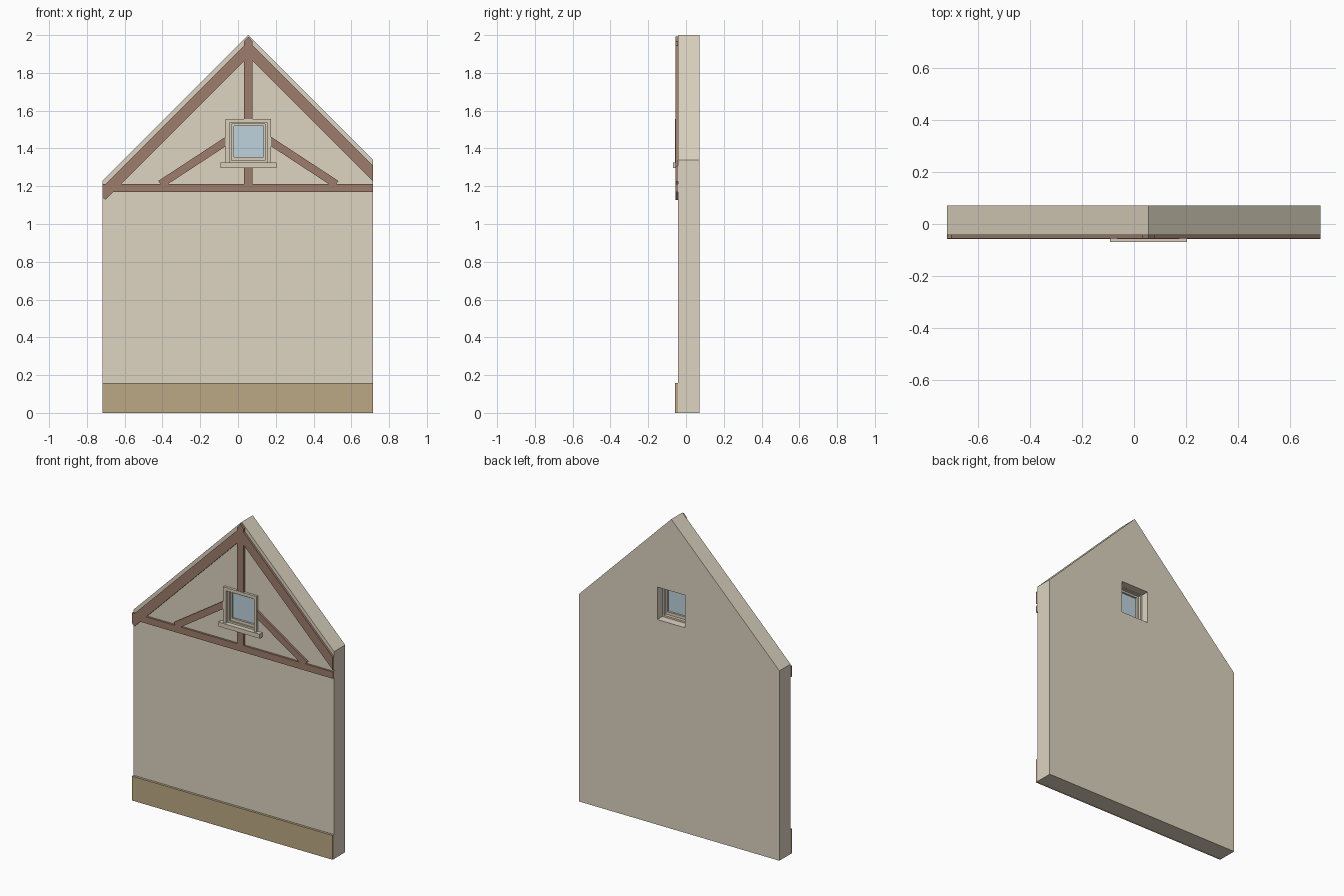
import bpy, bmesh

if "Cube" in bpy.data.objects:
    bpy.data.objects.remove(bpy.data.objects["Cube"])


def material(name, r, g, b):
    m = bpy.data.materials.new(name)
    lin = [((c / 255 + 0.055) / 1.055) ** 2.4 for c in (r, g, b)]
    m.diffuse_color = (*lin, 1)
    m.use_nodes = True
    m.node_tree.nodes["Principled BSDF"].inputs["Base Color"].default_value = m.diffuse_color
    return m


PLASTER = material("plaster", 221, 212, 192)
TIMBER = material("timber", 157, 125, 108)
STONE = material("plinth_stone", 188, 168, 133)
FRAME = material("window_cream", 216, 206, 186)
GLASS = material("glass", 191, 210, 221)


def finish(name, bm, mat):
    bmesh.ops.recalc_face_normals(bm, faces=bm.faces)
    me = bpy.data.meshes.new(name)
    bm.to_mesh(me)
    bm.free()
    me.materials.append(mat)
    ob = bpy.data.objects.new(name, me)
    bpy.context.collection.objects.link(ob)
    return ob


def prism(name, outline, y0, y1, mat):
    """Extrude an (x, z) outline from y0 to y1."""
    bm = bmesh.new()
    a = [bm.verts.new((x, y0, z)) for x, z in outline]
    b = [bm.verts.new((x, y1, z)) for x, z in outline]
    bm.faces.new(a)
    bm.faces.new(b)
    for i in range(len(a)):
        j = (i + 1) % len(a)
        bm.faces.new((a[i], a[j], b[j], b[i]))
    return finish(name, bm, mat)


def rect(x0, x1, z0, z1):
    return [(x0, z0), (x1, z0), (x1, z1), (x0, z1)]


def ring(name, outer, inner, y0, y1, mat):
    """Rectangular frame between two (x0, x1, z0, z1) rectangles."""
    bm = bmesh.new()
    loops = [[bm.verts.new((x, y, z)) for x, z in rect(*r)]
             for r, y in ((outer, y0), (inner, y0), (inner, y1), (outer, y1))]
    for k in range(4):
        p, q = loops[k], loops[(k + 1) % 4]
        for i in range(4):
            j = (i + 1) % 4
            bm.faces.new((p[i], p[j], q[j], q[i]))
    return finish(name, bm, mat)


L, R, CX = -0.718, 0.716, 0.055      # wall ends and ridge position
FRONT, BACK = -0.042, 0.072
HOLE = (-0.045, 0.155, 1.325, 1.535)


def roof(x, drop=0.0):
    return 2.0 - abs(x - CX) - drop


# gable wall with window opening
wall = prism("gable_wall", [(L, 0), (R, 0), (R, roof(R)), (CX, 2.0), (L, roof(L))],
             FRONT, BACK, PLASTER)
cutter = prism("opening_cutter", rect(*HOLE), -0.2, 0.2, PLASTER)
cutter.hide_render = True
mod = wall.modifiers.new("opening", 'BOOLEAN')
mod.operation, mod.object, mod.solver = 'DIFFERENCE', cutter, 'EXACT'
bpy.context.view_layer.update()
cut_mesh = bpy.data.meshes.new_from_object(
    wall.evaluated_get(bpy.context.evaluated_depsgraph_get()))
wall.modifiers.clear()
wall.data = cut_mesh
bpy.data.objects.remove(cutter)

# plinth along the foot
prism("plinth", rect(L, R, 0, 0.157), -0.057, FRONT, STONE)

# timber frame: tie beam, rafters, king post, braces
TF = -0.055
prism("tie_beam", rect(L, R, 1.169, 1.212), TF, FRONT, TIMBER)
prism("left_rafter", [(L, 1.143), (-0.702, 1.128), (CX, roof(CX, 0.114)),
                      (CX, roof(CX, 0.032)), (L, roof(L, 0.032))],
      TF - 0.0005, FRONT, TIMBER)
prism("right_rafter", [(R, roof(R, 0.114)), (R, roof(R, 0.032)),
                       (CX, roof(CX, 0.032)), (CX, roof(CX, 0.114))],
      TF - 0.0005, FRONT, TIMBER)
for name, z0, z1 in (("king_post_lower", 1.212, 1.31), ("king_post_upper", 1.55, 1.966)):
    pts = rect(CX - 0.023, CX + 0.023, z0, z1)
    if z1 > 1.9:
        pts.insert(3, (CX, 1.992))
    prism(name, pts, TF - 0.001, FRONT, TIMBER)
for side, s in (("left", -1), ("right", 1)):
    brace = [(0.477, 1.228), (0.118, 1.463), (0.118, 1.413), (0.428, 1.21), (0.464, 1.21)]
    prism(side + "_brace", [(CX + s * x, z) for x, z in brace], TF, FRONT, TIMBER)

# window: outer trim, stepped frame, sash, pane and sill
ring("window_trim", (-0.065, 0.174, 1.31, 1.555), HOLE, -0.058, FRONT, FRAME)
ring("window_frame", HOLE, (-0.034, 0.144, 1.336, 1.530), -0.04, 0.02, FRAME)
ring("window_sash", (-0.034, 0.144, 1.336, 1.530), (-0.022, 0.134, 1.354, 1.518),
     -0.03, 0.0, FRAME)
prism("window_pane", rect(-0.022, 0.134, 1.354, 1.518), -0.018, -0.012, GLASS)
prism("window_sill", rect(-0.092, 0.204, 1.297, 1.325), -0.070, FRONT, FRAME)
